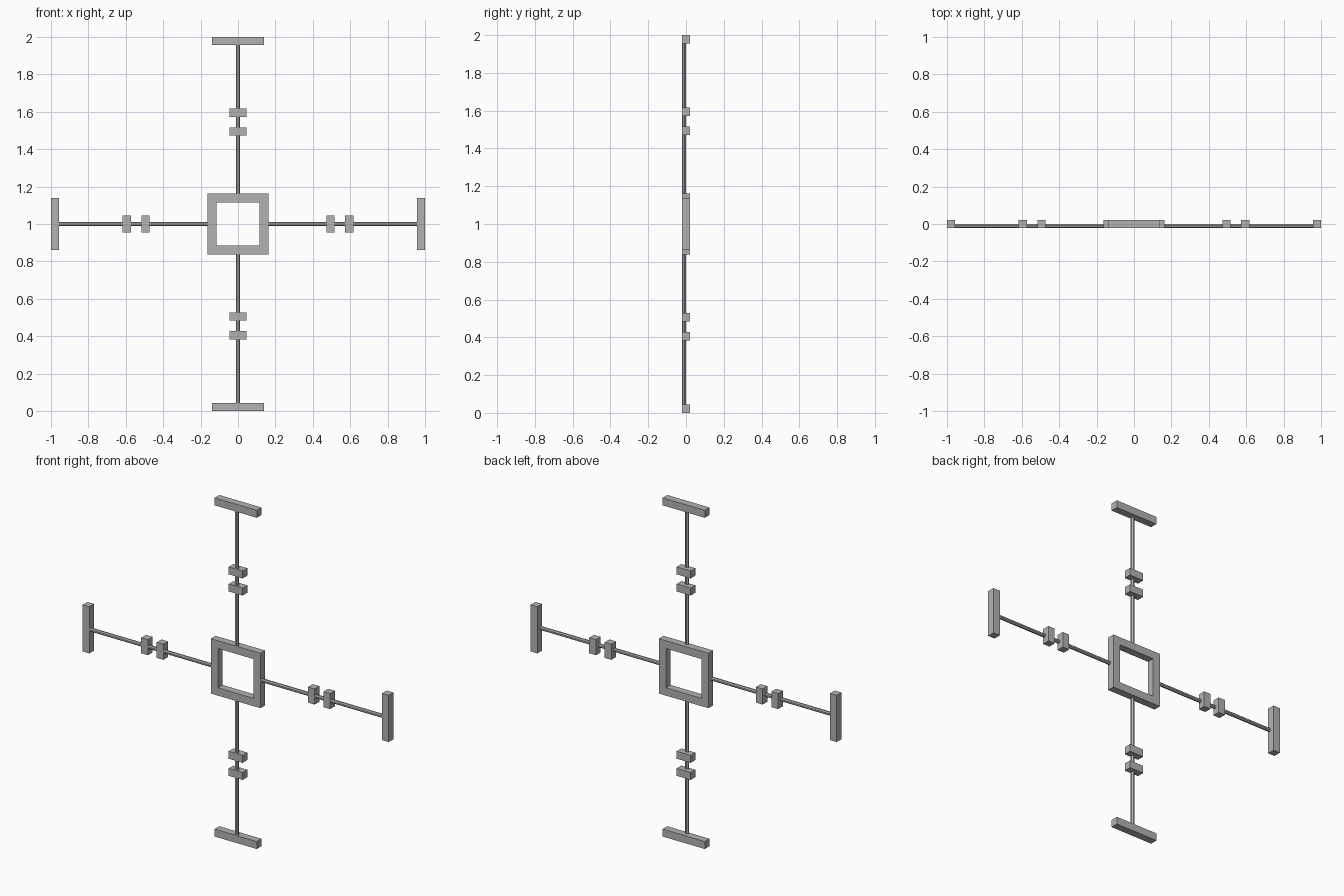
import bpy, bmesh, math
from mathutils import Matrix, Vector

if "Cube" in bpy.data.objects:
    bpy.data.objects.remove(bpy.data.objects["Cube"])

CENTRE = Vector((0, 0, 1))
T = 0.022          # half thickness of every block

grey = bpy.data.materials.new("plain_grey")
grey.diffuse_color = (0.45, 0.45, 0.45, 1)
grey.use_nodes = True
grey.node_tree.nodes["Principled BSDF"].inputs["Base Color"].default_value = grey.diffuse_color


def finish(name, bm, turn=0.0):
    """Turn a part about the y axis, move it to the hub and link it."""
    bm.transform(Matrix.Translation(CENTRE) @ Matrix.Rotation(turn, 4, 'Y'))
    bmesh.ops.recalc_face_normals(bm, faces=bm.faces)
    mesh = bpy.data.meshes.new(name)
    bm.to_mesh(mesh)
    bm.free()
    mesh.materials.append(grey)
    obj = bpy.data.objects.new(name, mesh)
    bpy.context.collection.objects.link(obj)
    return obj


def block(name, z, half_width, turn):
    bm = bmesh.new()
    m = Matrix.Translation((0, 0, z)) @ Matrix.Diagonal((2 * half_width, 2 * T, 2 * T, 1))
    bmesh.ops.create_cube(bm, size=1, matrix=m)
    finish(name, bm, turn)


def rod(name, z0, z1, turn):
    bm = bmesh.new()
    m = Matrix.Translation((0, -0.011, (z0 + z1) / 2)) @ Matrix.Rotation(math.pi / 8, 4, 'Z')
    bmesh.ops.create_cone(bm, cap_ends=True, segments=8, radius1=0.011,
                          radius2=0.011, depth=z1 - z0, matrix=m)
    finish(name, bm, turn)


# Square hub: two nested loops bridged front and back
bm = bmesh.new()
corners = [(-1, -1), (1, -1), (1, 1), (-1, 1)]
loops = [[bm.verts.new((x * r, y, z * r)) for x, z in corners]
         for r, y in ((0.162, -T), (0.162, T), (0.116, T), (0.116, -T))]
for a, b in zip(loops, loops[1:] + loops[:1]):
    for i in range(4):
        j = (i + 1) % 4
        bm.faces.new((a[i], a[j], b[j], b[i]))
finish("square_hub", bm)

# Four identical arms: rod, two small blocks and an end bar
for i, side in enumerate(("top", "right", "bottom", "left")):
    turn = i * math.pi / 2
    rod(side + "_rod", 0.15, 0.97, turn)
    block(side + "_inner_block", 0.494, 0.046, turn)
    block(side + "_outer_block", 0.595, 0.046, turn)
    block(side + "_end_bar", 0.978, 0.138, turn)
